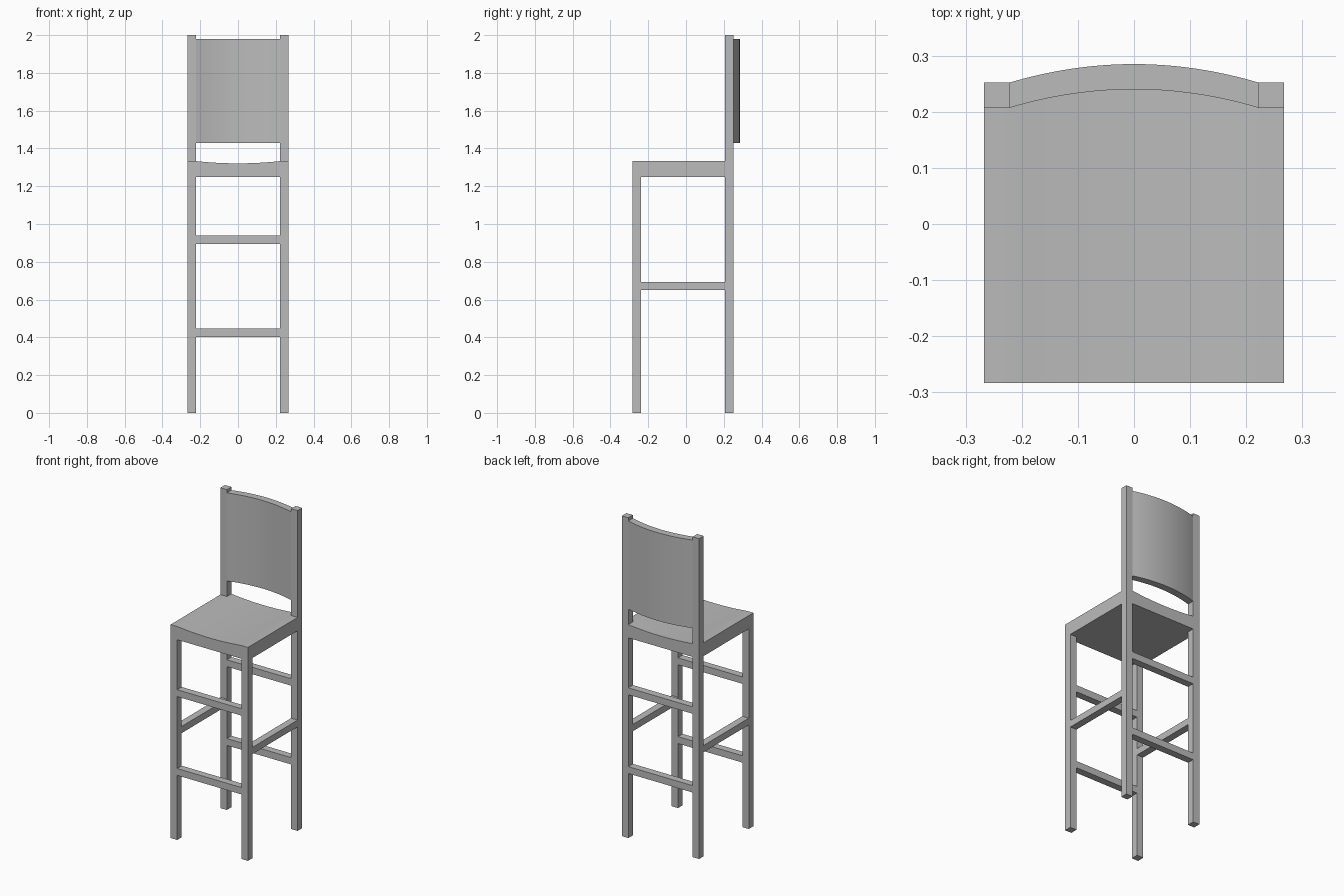
import bpy
import bmesh

cube = bpy.data.objects.get("Cube")
if cube:
    bpy.data.objects.remove(cube, do_unlink=True)

# Main dimensions
OUT, INN = 0.267, 0.222            # outer and inner x of the legs
FRONT, FRONT_IN = -0.283, -0.238   # front leg depth range
BACK_IN, BACK = 0.207, 0.252       # rear leg depth range
SEAT_LOW, SEAT_TOP = 1.25, 1.333
STEPS = 24

grey = bpy.data.materials.new("plain_grey")
grey.use_nodes = True
colour = (0.5, 0.5, 0.5, 1)
grey.diffuse_color = colour
grey.node_tree.nodes["Principled BSDF"].inputs["Base Color"].default_value = colour


def prism(name, outline, axis, low, high, smooth=False):
    """Extrude a 2D outline along z (axis 2) or y (axis 1)."""
    bm = bmesh.new()
    place = (lambda a, b: (a, b, low)) if axis == 2 else (lambda a, b: (a, low, b))
    face = bm.faces.new([bm.verts.new(place(a, b)) for a, b in outline])
    new = bmesh.ops.extrude_face_region(bm, geom=[face])["geom"]
    shift = [0, 0, 0]
    shift[axis] = high - low
    bmesh.ops.translate(bm, vec=shift,
                        verts=[v for v in new if isinstance(v, bmesh.types.BMVert)])
    bmesh.ops.recalc_face_normals(bm, faces=bm.faces)
    mesh = bpy.data.meshes.new(name)
    bm.to_mesh(mesh)
    bm.free()
    mesh.materials.append(grey)
    obj = bpy.data.objects.new(name, mesh)
    bpy.context.collection.objects.link(obj)
    if smooth:
        bpy.ops.object.select_all(action="DESELECT")
        obj.select_set(True)
        bpy.context.view_layer.objects.active = obj
        bpy.ops.object.shade_smooth_by_angle()
    return obj


def box(name, x, y, z):
    return prism(name, [(x[0], y[0]), (x[1], y[0]), (x[1], y[1]), (x[0], y[1])], 2, *z)


def bow(ends, rise):
    """Shallow curve between the inner leg faces, bulging by rise."""
    xs = [INN * (2 * i / STEPS - 1) for i in range(STEPS + 1)]
    return [(x, ends + rise * (1 - (x / INN) ** 2)) for x in xs]


# Legs, with the rear pair rising into back posts, and side rungs
for side, s in (("left", 1), ("right", -1)):
    x = sorted((s * INN, s * OUT))
    box(side + "_front_leg", x, (FRONT, FRONT_IN), (0, SEAT_LOW))
    box(side + "_rear_post", x, (BACK_IN, BACK), (0, 2))
    box(side + "_side_rung", x, (FRONT_IN, BACK_IN), (0.65, 0.692))

# Front and rear rungs
for place, y in (("front", (FRONT, FRONT_IN)), ("rear", (BACK_IN, BACK))):
    for level, z in (("lower", (0.403, 0.446)), ("upper", (0.895, 0.938))):
        box(f"{place}_{level}_rung", (-INN, INN), y, z)

# Dished seat, with a narrower tongue between the rear posts
dish = bow(SEAT_TOP, -0.012)
prism("seat", [(OUT, SEAT_LOW), (-OUT, SEAT_LOW), (-OUT, SEAT_TOP)] + dish
      + [(OUT, SEAT_TOP)], 1, FRONT, BACK_IN, True)
prism("seat_rear_tongue", [(INN, SEAT_LOW), (-INN, SEAT_LOW)] + dish,
      1, BACK_IN, BACK, True)

# Curved backrest panel
prism("backrest", bow(BACK_IN, 0.033) + bow(BACK, 0.033)[::-1], 2, 1.43, 1.98, True)
